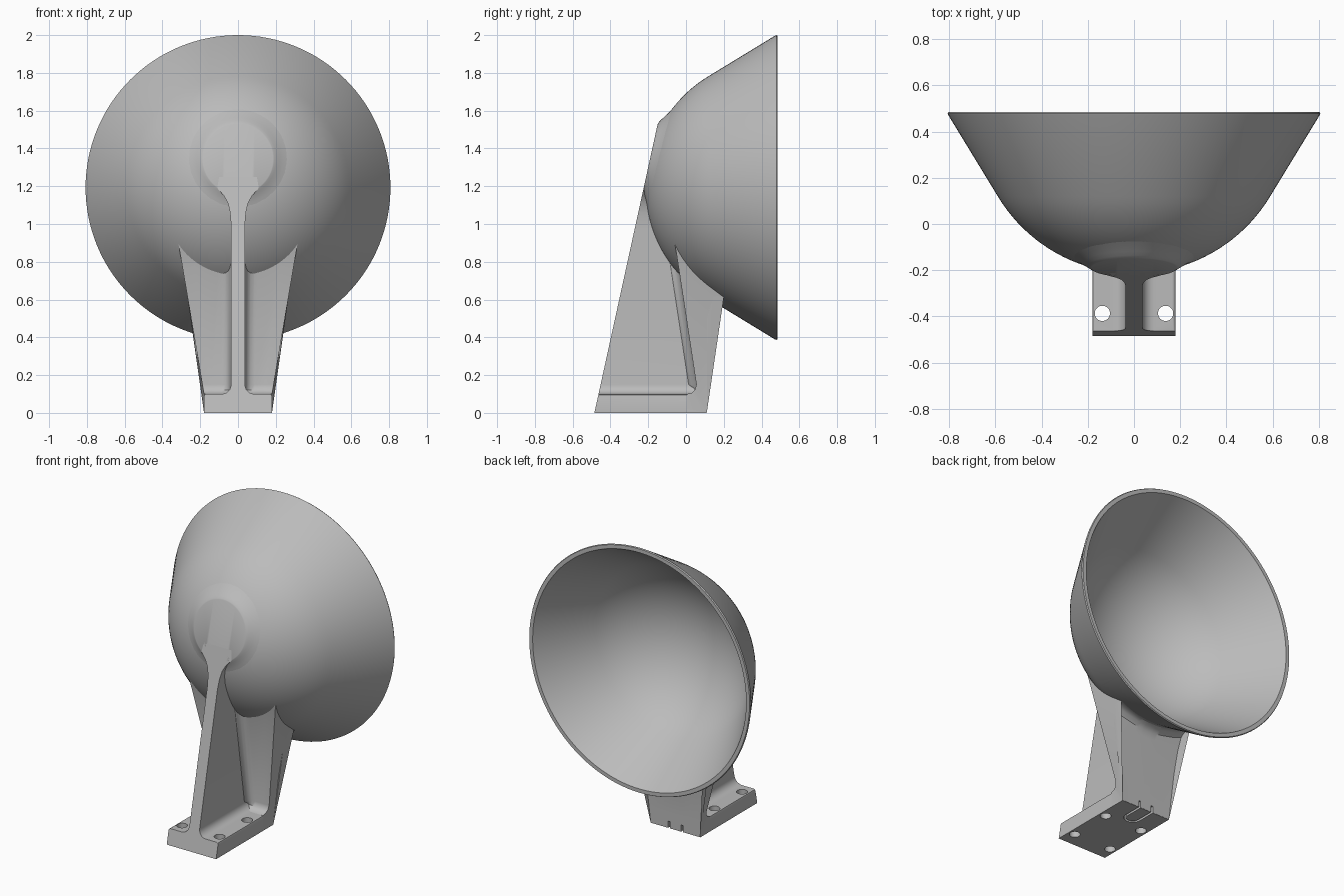
import bpy, bmesh
from math import sin, cos, pi, sqrt, radians

cube = bpy.data.objects.get("Cube")
if cube:
    bpy.data.objects.remove(cube, do_unlink=True)

grey = bpy.data.materials.new("matte grey")
grey.use_nodes = True
grey.diffuse_color = (0.5, 0.5, 0.5, 1)
grey.node_tree.nodes["Principled BSDF"].inputs["Base Color"].default_value = (0.5, 0.5, 0.5, 1)

AXIS_Z = 1.193             # height of the bowl axis
BALL_Y, BALL_R = 0.474, 0.688
RIM_Y, RIM_R = 0.485, 0.807
WALL = 0.025               # bowl thickness


def loft(name, rings):
    """Skin equal-length closed rings and cap both ends."""
    bm = bmesh.new()
    loops = [[bm.verts.new(p) for p in ring] for ring in rings]
    n = len(loops[0])
    for a, b in zip(loops, loops[1:]):
        for i in range(n):
            j = (i + 1) % n
            bm.faces.new((a[i], a[j], b[j], b[i]))
    caps = [bm.faces.new(loops[0][::-1]), bm.faces.new(loops[-1])]
    bmesh.ops.triangulate(bm, faces=caps)
    if bm.calc_volume(signed=True) < 0:
        bmesh.ops.reverse_faces(bm, faces=bm.faces)
    mesh = bpy.data.meshes.new(name)
    bm.to_mesh(mesh)
    bm.free()
    obj = bpy.data.objects.new(name, mesh)
    bpy.context.collection.objects.link(obj)
    mesh.materials.append(grey)
    return obj


def activate(obj):
    bpy.ops.object.select_all(action='DESELECT')
    obj.select_set(True)
    bpy.context.view_layer.objects.active = obj


def cut(obj, cutter):
    activate(obj)
    mod = obj.modifiers.new("cut", 'BOOLEAN')
    mod.operation, mod.solver, mod.object = 'DIFFERENCE', 'EXACT', cutter
    bpy.ops.object.modifier_apply(modifier=mod.name)


def circle_y(r, y, n=128, z=AXIS_Z):
    return [(r * cos(2 * pi * i / n), y, z + r * sin(2 * pi * i / n)) for i in range(n)]


def front_y(z):
    """Sloping front plane of the stand."""
    return -0.485 + 0.219 * z


def ball_y(x, z):
    return BALL_Y - sqrt(BALL_R ** 2 - x * x - (z - AXIS_Z) ** 2)


def bowl_profile(inset):
    """(radius, y) from the apex out to the rim: a ball cap and a tangent cone."""
    r, a_max = BALL_R - inset, radians(59)
    pts = [(r * sin(a_max * i / 20), BALL_Y - r * cos(a_max * i / 20)) for i in range(21)]
    pts[0] = (0.001, pts[0][1])
    return pts + [(RIM_R - inset * 1.15, RIM_Y)]


# Bowl shell, with an eased rim, kept behind the sloping face of the boss
outer, inner = bowl_profile(0), bowl_profile(WALL)
rim = [(RIM_R - 0.003, RIM_Y - 0.014), (RIM_R, RIM_Y - 0.007), (RIM_R - 0.004, RIM_Y)]
shell = [circle_y(r, y) for r, y in outer[:-1] + rim + inner[::-1]]
bowl = loft("bowl", [[(x, max(y, front_y(z) + 0.004), z) for x, y, z in ring] for ring in shell])

# Base plate and central rib: level sections from the ground up to the boss
sections = [(0.18, 0), (0.18, 0.088), (0.177, 0.096), (0.168, 0.1)]
sections += [(0.087 - 0.05 * sin(a * pi / 12), 0.15 - 0.05 * cos(a * pi / 12)) for a in range(7)]
sections += [(0.037, 0.6 + 0.04 * i) for i in range(11)]
sections += [(0.042, 1.06), (0.053, 1.11), (0.075, 1.15), (0.11, 1.19), (0.1, 1.25)]
levels = []
for x, z in sections:
    back = 0.108 if z < 0.6 else min(0.108, ball_y(x, z) + 0.012)
    levels.append([(-x, front_y(z), z), (x, front_y(z), z), (x, back, z), (-x, back, z)])
stand = loft("base_and_rib", levels)


# Rear wall: widens upward, with fillets to base, rib and bowl
def half_width(z):
    return 0.18 + 0.17 * max(0, z - 0.1)


front_edge = [(0.005, 0.02), (0.005, 0.1), (0.03, 0.106), (0.047, 0.122), (0.055, 0.15),
              (-0.05, 0.84), (-0.07, 0.96)]
back_edge = [(0.22, 0.96), (0.22, 0.55), (0.2, 0.556), (0.17, 0.565), (0.145, 0.558), (0.123, 0.538),
             (0.111, 0.5), (0.11, 0.1), (0.11, 0.001)]


def wall_column(side, x_fixed, share):
    column = []
    for k, (y, z) in enumerate(front_edge + back_edge):
        x = x_fixed or share * half_width(z)
        if len(front_edge) < k < len(front_edge) + 6:
            z += 0.635 - sqrt(0.635 ** 2 - x * x)
            x = x_fixed or share * half_width(z)
        if 3 < k < len(front_edge) and x < 0.087:
            d = min(0.05, 0.087 - x)
            y -= 0.05 - sqrt(0.05 ** 2 - d * d)
        column.append((side * x, y, z))
    return column


spec = [(0.03, 0), (0.038, 0), (0.043, 0), (0.052, 0), (0.066, 0), (0.087, 0), (0, 0.75), (0, 1)]
columns = [wall_column(-1, *s) for s in reversed(spec)] + [wall_column(1, *s) for s in spec]
rear_wall = loft("rear_wall", columns)

# Round boss on the bowl: flat sloping face flaring softly into the ball
BOSS_Z, BOSS_R = 1.345, 0.185
rings = []
for grow, mix in [(0, 0), (0.006, 0.12), (0.018, 0.4), (0.035, 0.7), (0.055, 0.9), (0.08, 1), (0.08, 1.2)]:
    ring = []
    for x, _, z in circle_y(BOSS_R + grow, 0, 64, BOSS_Z):
        y0 = front_y(z - grow * (z - BOSS_Z) / (BOSS_R + grow))
        y1 = ball_y(x, z) + 0.001
        ring.append((x, y0 + (y1 - y0) * mix, z))
    rings.append(ring)
boss = loft("boss", rings)

# Trim the parts that would poke into the bowl
core = loft("core_cutter", [circle_y(r, y) for r, y in bowl_profile(WALL / 2)])
for part in (rear_wall, boss):
    cut(part, core)
cutters = [core]

# Screw holes through the base
for x in (-0.137, 0.137):
    for y in (-0.387, -0.1):
        ring = [(x + 0.033 * cos(i * pi / 16), y + 0.033 * sin(i * pi / 16)) for i in range(32)]
        hole = loft("hole_cutter", [[(px, py, z) for px, py in ring] for z in (-0.05, 0.14)])
        cut(stand, hole)
        cutters.append(hole)

# U-shaped tie channels under the base, open at the front and at the back
for end, bend, turn in ((-0.55, -0.36, 1), (0.2, -0.01, -1)):
    path = []
    for r, order in ((0.055, 1), (0.04, -1)):
        side = [(r, end)] + [(r * cos(i * pi / 12), bend + turn * r * sin(i * pi / 12))
                             for i in range(13)] + [(-r, end)]
        path += side[::order]
    channel = loft("channel_cutter", [[(x, y, z) for x, y in path] for z in (-0.02, 0.045)])
    cut(stand, channel)
    cut(rear_wall, channel)
    cutters.append(channel)

for c in cutters:
    bpy.data.objects.remove(c, do_unlink=True)

for part in (bowl, stand, rear_wall, boss):
    activate(part)
    bpy.ops.object.shade_smooth_by_angle(angle=radians(32))
